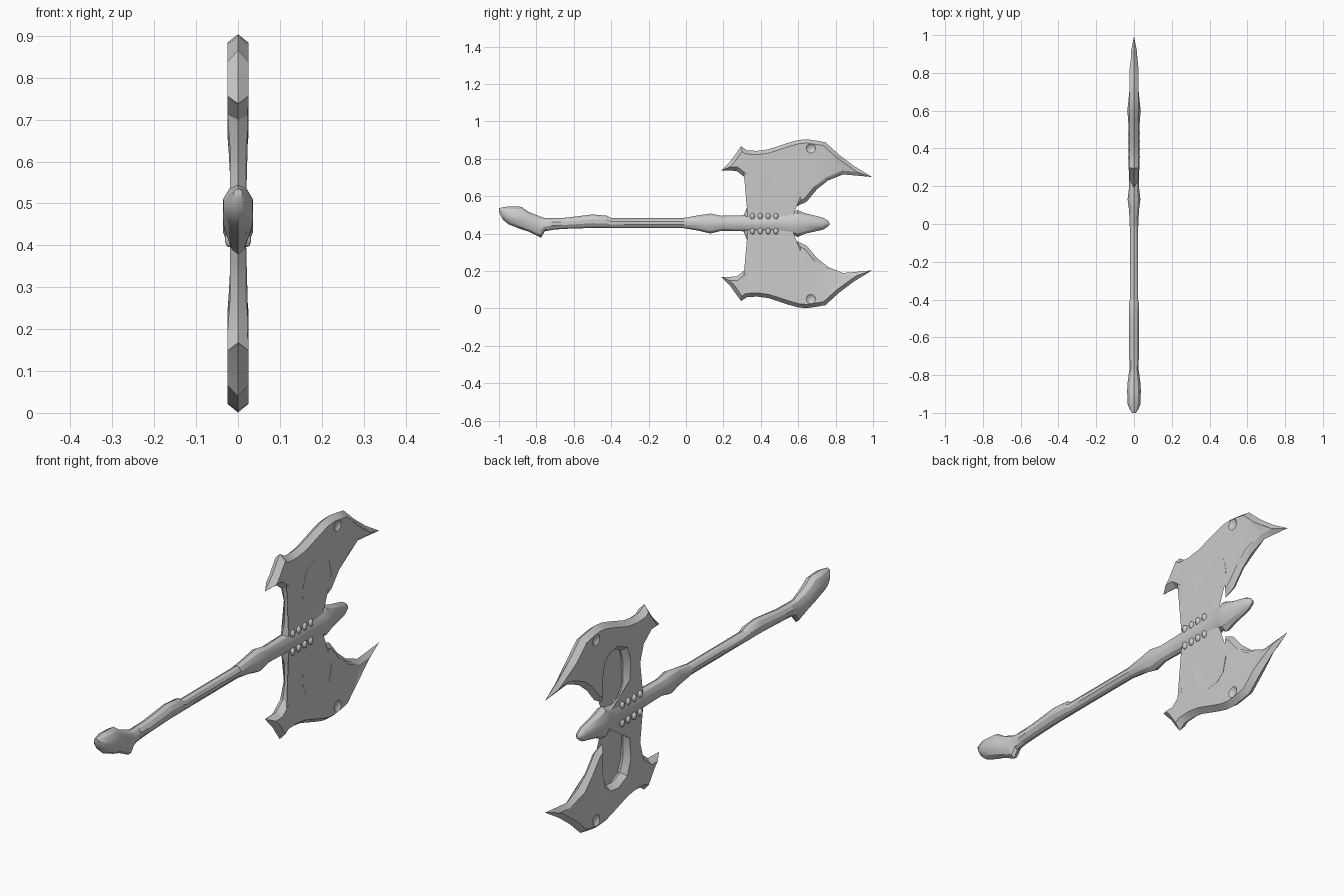
import bpy, bmesh, math
from mathutils import Vector

cube = bpy.data.objects.get("Cube")
if cube:
    bpy.data.objects.remove(cube, do_unlink=True)

MID = 0.4525  # height of the weapon's long axis

steel = bpy.data.materials.new("grey_steel")
steel.use_nodes = True
GREY = (0.6, 0.6, 0.6, 1)
steel.diffuse_color = GREY
steel.node_tree.nodes["Principled BSDF"].inputs["Base Color"].default_value = GREY


def make_object(name, bm):
    bmesh.ops.recalc_face_normals(bm, faces=bm.faces)
    mesh = bpy.data.meshes.new(name)
    bm.to_mesh(mesh)
    bm.free()
    mesh.materials.append(steel)
    obj = bpy.data.objects.new(name, mesh)
    bpy.context.collection.objects.link(obj)
    return obj


def activate(obj):
    bpy.ops.object.select_all(action='DESELECT')
    obj.select_set(True)
    bpy.context.view_layer.objects.active = obj


def smooth(obj, degrees):
    activate(obj)
    bpy.ops.object.shade_smooth_by_angle(angle=math.radians(degrees))


def add_ball(bm, centre, size, segments=10):
    made = bmesh.ops.create_uvsphere(bm, u_segments=segments, v_segments=segments // 2 + 1, radius=1)
    for v in made["verts"]:
        v.co = Vector(centre) + Vector(a * b for a, b in zip(v.co, size))


def inset_point(before, here, after, width):
    """Move an outline corner inward along its mitre (clockwise outline)."""
    d1, d2 = (here - before).normalized(), (after - here).normalized()
    n1, n2 = Vector((d1.y, -d1.x)), Vector((d2.y, -d2.x))
    mitre = (n1 + n2).normalized()
    return here + mitre * min(width / max(mitre.dot(n1), 0.1), 0.08)


# Blade outline as (y, z), clockwise from the base of the stem
OUTLINE = [
    (.31, .465), (.31, .5), (.326, .54), (.33, .63), (.315, .7), (.27, .735),
    (.19, .738), (.24, .79), (.294, .866), (.326, .845), (.38, .842), (.44, .85),
    (.55, .886), (.6, .9), (.645, .904), (.695, .897), (.745, .888), (.82, .82),
    (.9, .76), (.995, .702), (.91, .71), (.84, .716), (.76, .684), (.7, .636),
    (.645, .57), (.593, .546), (.592, .6), (.604, .66), (.588, .72), (.56, .743),
    (.515, .748), (.465, .725), (.445, .67), (.445, .57), (.47, .525), (.52, .508),
    (.59, .508), (.59, .465)]


def build_blade(name, side):
    points = [Vector(p) for p in OUTLINE]
    count = len(points)
    bm = bmesh.new()
    place = lambda x, p: bm.verts.new((x, p.x, MID + side * (p.y - MID)))
    rim = [place(0, p) for p in points]
    for x_sign in (1, -1):
        inner = []
        for i, p in enumerate(points):
            q = inset_point(points[i - 1], p, points[(i + 1) % count], 0.02)
            thick = 0.019 if p.y < 0.65 else 0.025
            if p.x > 0.83:
                thick = 0.015
            inner.append(place(x_sign * thick, q))
        for i in range(count):
            j = (i + 1) % count
            bm.faces.new((rim[i], rim[j], inner[j], inner[i]))
        cap = bm.faces.new(inner)
        bmesh.ops.triangulate(bm, faces=[cap])
    blade = make_object(name, bm)

    # Shallow round dimple on both faces
    cut = bmesh.new()
    for x in (0.05, -0.05):
        add_ball(cut, (x, .668, MID + side * .402), (.036, .036, .036), 20)
    cutter = make_object("dimple_cutter", cut)
    cutter.hide_render = True
    mod = blade.modifiers.new("dimples", 'BOOLEAN')
    mod.operation = 'DIFFERENCE'
    mod.object = cutter
    activate(blade)
    bpy.ops.object.modifier_apply(modifier=mod.name)
    bpy.data.objects.remove(cutter, do_unlink=True)
    smooth(blade, 25)


build_blade("upper_blade", 1)
build_blade("lower_blade", -1)


def loft(name, stations, angle):
    """Ridged ten-sided body through (y, bottom, top, half width) stations."""
    half = [(0, 1), (.6, .78), (1, .3), (1, -.3), (.6, -.78), (0, -1)]
    section = half + [(-u, v) for u, v in half[-2:0:-1]]
    bm = bmesh.new()
    rings = []
    for y, low, high, width in stations:
        mid, tall = (low + high) / 2, (high - low) / 2
        rings.append([bm.verts.new((u * width, y, mid + v * tall)) for u, v in section])
    count = len(section)
    for a, b in zip(rings, rings[1:]):
        for i in range(count):
            j = (i + 1) % count
            bm.faces.new((a[i], a[j], b[j], b[i]))
    bm.faces.new(rings[0])
    bm.faces.new(rings[-1])
    smooth(make_object(name, bm), angle)


# Hooked pommel
loft("pommel", [
    (-1, .515, .535, .01), (-.98, .475, .54, .024), (-.95, .45, .545, .035),
    (-.88, .422, .543, .036), (-.84, .41, .515, .034), (-.775, .378, .49, .025),
    (-.755, .412, .483, .025), (-.7, .422, .483, .024)], 30)

# Grip with a thicker rear, then a plain shaft
loft("grip", [
    (-.72, .42, .483, .026), (-.65, .425, .484, .026), (-.5, .43, .502, .027),
    (-.42, .43, .495, .026), (-.4, .43, .482, .022), (0, .43, .482, .022)], 30)

# Swollen collar, head socket and pointed finial
loft("head_socket", [
    (-.01, .428, .484, .023), (.07, .415, .498, .026), (.13, .4, .507, .034),
    (.19, .415, .495, .027), (.31, .412, .498, .028), (.45, .407, .503, .028),
    (.53, .4, .508, .03), (.575, .395, .515, .033), (.595, .381, .526, .036),
    (.64, .4, .508, .031), (.73, .42, .486, .022), (.755, .435, .472, .014),
    (.768, .447, .458, .004)], 30)

# Rows of binding studs over and under the socket on both faces
studs = bmesh.new()
for k in range(4):
    for side in (1, -1):
        for x in (.021, -.021):
            add_ball(studs, (x, .355 + k * .042, MID + side * .04), (.011, .013, .017))
smooth(make_object("binding_studs", studs), 40)
